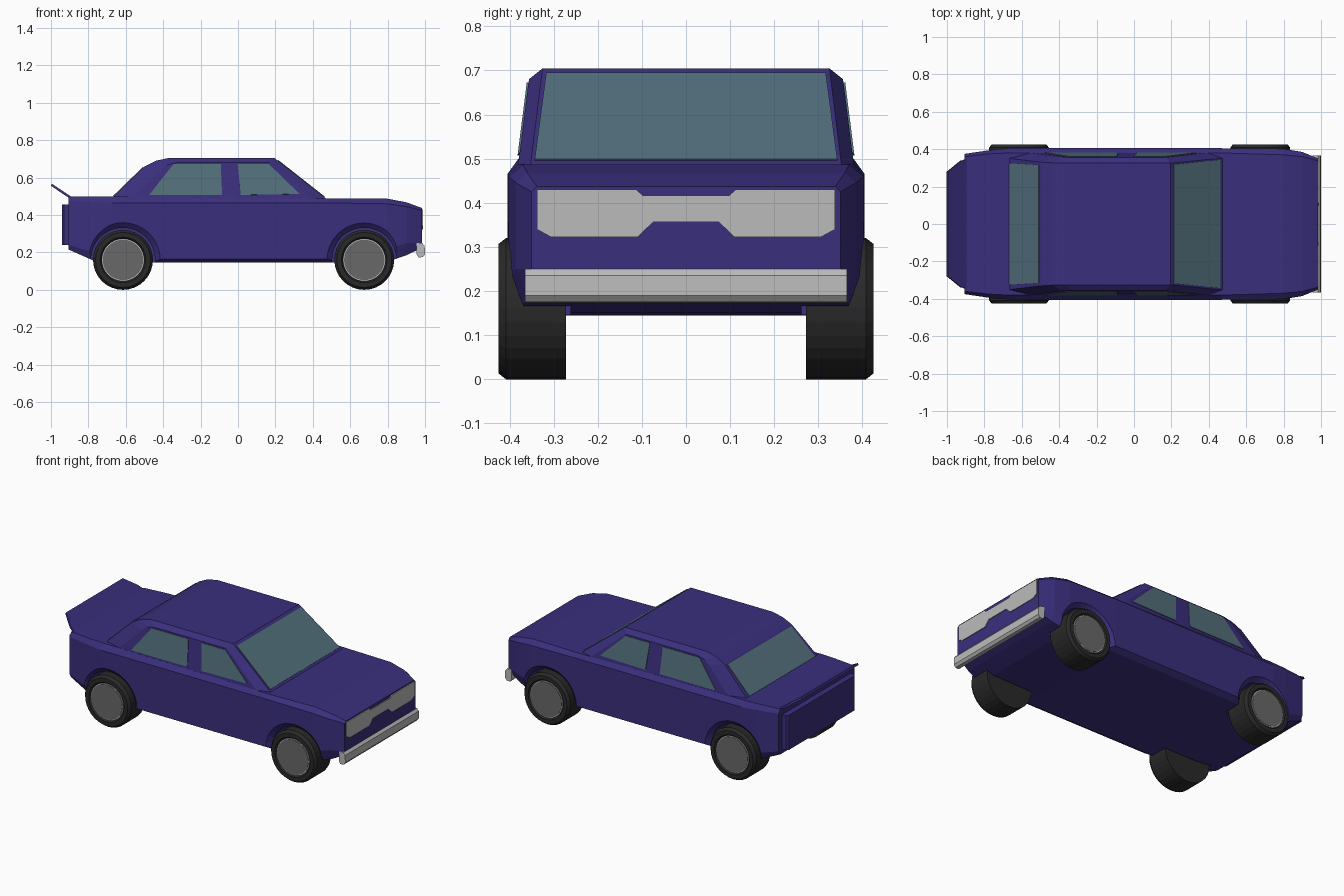
import bpy, bmesh, math
from mathutils import Vector

if "Cube" in bpy.data.objects:
    bpy.data.objects.remove(bpy.data.objects["Cube"])


def material(name, rgb):
    m = bpy.data.materials.new(name)
    m.diffuse_color = (*rgb, 1)
    m.use_nodes = True
    m.node_tree.nodes["Principled BSDF"].inputs["Base Color"].default_value = m.diffuse_color
    return m


PAINT = material("purple paint", (0.042, 0.028, 0.205))
GLASS = material("blue grey glass", (0.085, 0.16, 0.2))
CHROME = material("light grey metal", (0.5, 0.5, 0.5))
HUB = material("mid grey hub", (0.14, 0.14, 0.14))
RUBBER = material("black rubber", (0.022, 0.022, 0.022))


def loft(name, rings, mat):
    """Skin a row of closed rings and cap both ends."""
    bm = bmesh.new()
    vs = [[bm.verts.new(p) for p in r] for r in rings]
    n = len(rings[0])
    for a, b in zip(vs, vs[1:]):
        for i in range(n):
            j = (i + 1) % n
            bm.faces.new((a[i], a[j], b[j], b[i]))
    bm.faces.new(vs[0][::-1])
    bm.faces.new(vs[-1])
    bmesh.ops.recalc_face_normals(bm, faces=bm.faces)
    me = bpy.data.meshes.new(name)
    bm.to_mesh(me)
    bm.free()
    me.materials.append(mat)
    ob = bpy.data.objects.new(name, me)
    bpy.context.collection.objects.link(ob)
    return ob


def plate(name, pts, mat, thick=0.008):
    """Thin plate centred on a flat polygon."""
    p = [Vector(q) for q in pts]
    n = (p[1] - p[0]).cross(p[2] - p[0]).normalized() * thick / 2
    return loft(name, [[q - n for q in p], [q + n for q in p]], mat)


def circle(cx, y, cz, r, n=32):
    return [(cx + r * math.cos(2 * math.pi * i / n), y,
             cz + r * math.sin(2 * math.pi * i / n)) for i in range(n)]


# Lower body: x, top edge y/z, shoulder y/z, low side z, floor edge y/z
sections = [
    (-.905, .36, .50, .375, .475, .24, .36, .215),
    (-.77, .375, .50, .395, .47, .20, .375, .155),
    (-.67, .38, .50, .405, .465, .165, .37, .145),
    (.47, .38, .487, .405, .465, .165, .37, .145),
    (.80, .37, .487, .402, .46, .22, .375, .15),
    (.90, .36, .468, .385, .445, .25, .36, .185),
    (.985, .338, .437, .35, .425, .25, .34, .225),
]
rings = []
for x, yt, zt, ys, zs, zl, yb, zb in sections:
    half = [(yt, zt), (ys, zs), (ys, zl), (yb, zb)]
    rings.append([(x, y, z) for y, z in half] + [(x, -y, z) for y, z in half[::-1]])
body = loft("body", rings, PAINT)

# Wheel arches, cut with flared cylinders
WHEELS = [(wx, s) for wx in (-.615, .675) for s in (-1, 1)]
cutters = []
for wx, s in WHEELS:
    c = loft("arch_cutter", [circle(wx, s * y, .16, r) for y, r in
                             ((.262, .172), (.38, .172), (.41, .205), (.45, .205))], PAINT)
    c.hide_render = True
    mod = body.modifiers.new("arch", 'BOOLEAN')
    mod.operation = 'DIFFERENCE'
    mod.solver = 'EXACT'
    mod.object = c
    cutters.append(c)
bpy.context.view_layer.update()
dg = bpy.context.evaluated_depsgraph_get()
cut_mesh = bpy.data.meshes.new_from_object(body.evaluated_get(dg))
body.modifiers.clear()
body.data = cut_mesh
for c in cutters:
    bpy.data.objects.remove(c)

# Cabin: inner outline gives the silhouette, outer outline the side panel
inner = [(-.675, .49), (-.50, .66), (-.44, .69), (-.37, .705), (.195, .705), (.475, .485)]
outer = [(-.57, .485), (-.41, .645), (-.38, .668), (-.33, .68), (.17, .68), (.40, .48)]


def y_in(z):
    return .352 - (z - .49) * .125


def y_out(z):
    return .38 - (z - .49) * .126


def cabin_ring(pts, fy, s):
    return [(x, s * fy(z), z) for x, z in pts]


loft("cabin", [cabin_ring(outer, y_out, -1), cabin_ring(inner, y_in, -1),
               cabin_ring(inner, y_in, 1), cabin_ring(outer, y_out, 1)], PAINT)


# Windscreen and rear window
def slope(a, b, t):
    return a[0] + (b[0] - a[0]) * t, a[1] + (b[1] - a[1]) * t


for name, lo, hi, yl, yh in (
        ("windscreen", slope(inner[5], inner[4], .05), slope(inner[5], inner[4], .94), .343, .317),
        ("rear_window", slope(inner[0], inner[1], .06), slope(inner[0], inner[1], .96), .325, .315)):
    plate(name, [(lo[0], -yl, lo[1]), (lo[0], yl, lo[1]),
                 (hi[0], yh, hi[1]), (hi[0], -yh, hi[1])], GLASS)

# Side windows
rear_pane = [(-.475, .507), (-.085, .507), (-.092, .672), (-.345, .672)]
front_pane = [(.015, .507), (.33, .512), (.165, .672), (-.002, .672)]
for s in (-1, 1):
    for name, pane in (("rear_side_window", rear_pane), ("front_side_window", front_pane)):
        plate(name, [(x, s * y_out(z), z) for x, z in pane], GLASS)

# Grille
g = [(.338, .34), (.338, .43), (.113, .43), (.098, .417)]
g2 = [(.075, .356), (.11, .322), (.305, .322)]
outline = g + [(-y, z) for y, z in g[::-1]] + [(-y, z) for y, z in g2[::-1]] + g2
loft("grille", [[(x, y, z) for y, z in outline] for x in (.981, .990)], CHROME)

# Front bumper
prof = [(.955, .19), (.965, .173), (.988, .175), (1.0, .19), (.998, .235), (.985, .25), (.955, .25)]
loft("front_bumper", [[(x, y, z) for x, z in prof] for y in (-.365, .365)], CHROME)

# Tail panel
loft("tail_panel", [[(x, y, z) for y, z in ((-w, .24), (w, .24), (w, .457), (-w, .457))]
                    for x, w in ((-.90, .34), (-.93, .34), (-.942, .325))], PAINT)

# Boot spoiler
plate("spoiler", [(-.89, -.35, .49), (-.89, .35, .49), (-.93, .335, .516),
                  (-.998, .28, .562), (-.998, -.28, .562), (-.93, -.335, .516)], PAINT, .012)

# Wheels: tyre, rim ring and hub
for wx, s in WHEELS:
    loft("tyre", [circle(wx, s * y, .16, r) for y, r in
                  ((.272, .16), (.408, .16), (.425, .147), (.425, .122), (.415, .114))], RUBBER)
    loft("rim_ring", [circle(wx, s * y, .16, r) for y, r in
                      ((.41, .113), (.419, .113), (.419, .107))], CHROME)
    loft("hub", [circle(wx, s * y, .16, .108) for y in (.412, .421)], HUB)
